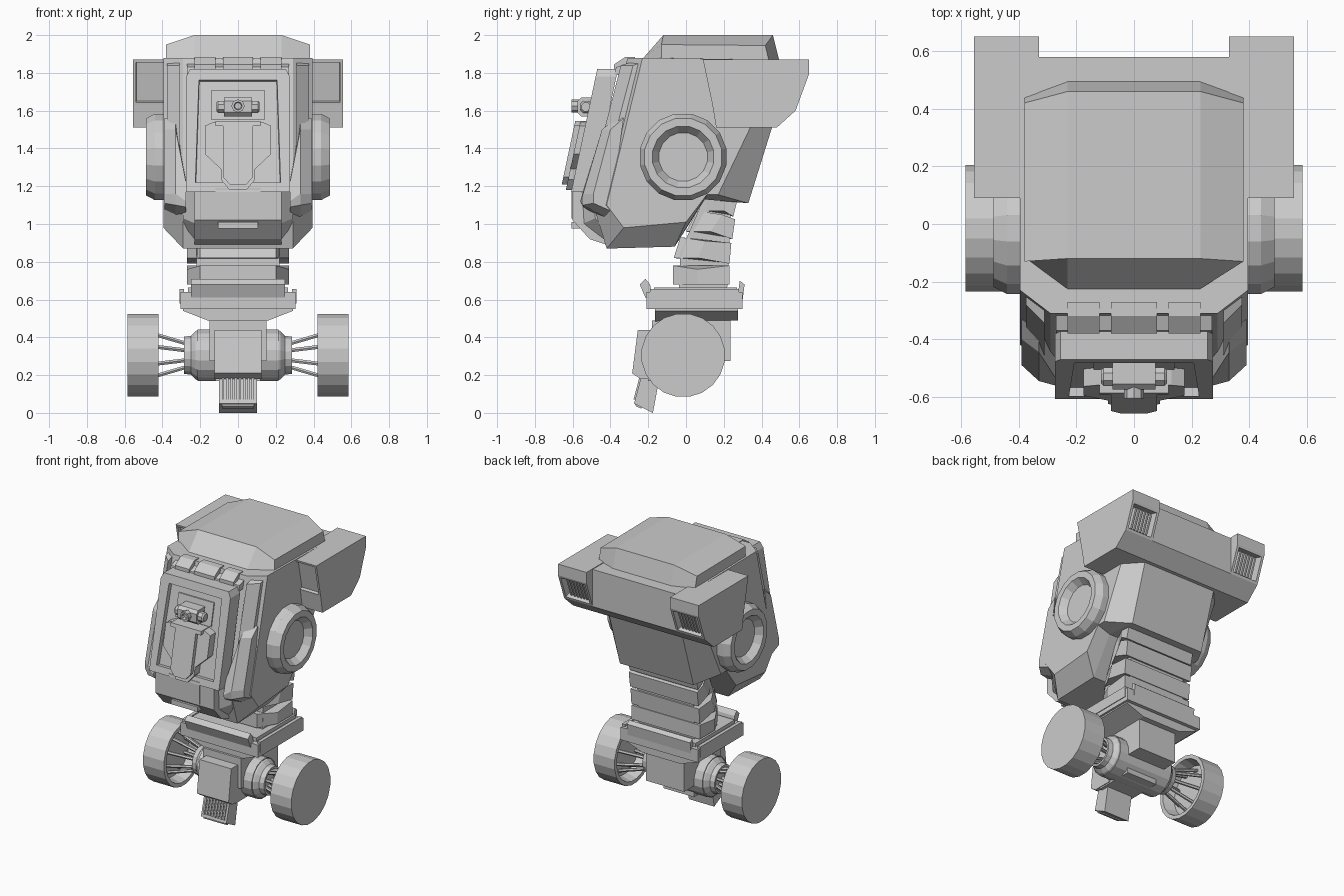
import bpy, bmesh, math
from mathutils import Vector

grey = bpy.data.materials.new("light_grey")
grey.diffuse_color = (0.6, 0.6, 0.6, 1)


def finish(name, bm, mirror=False):
    bmesh.ops.recalc_face_normals(bm, faces=bm.faces)
    me = bpy.data.meshes.new(name)
    bm.to_mesh(me)
    bm.free()
    me.materials.append(grey)
    ob = bpy.data.objects.new(name, me)
    bpy.context.collection.objects.link(ob)
    if mirror:
        ob.modifiers.new("mirror", 'MIRROR')
    return ob


def rings_to_mesh(rings):
    """Skin a row of equal-length rings and close both ends."""
    bm = bmesh.new()
    vs = [[bm.verts.new(p) for p in r] for r in rings]
    n = len(vs[0])
    for a, b in zip(vs, vs[1:]):
        for i in range(n):
            bm.faces.new((a[i], a[(i + 1) % n], b[(i + 1) % n], b[i]))
    bm.faces.new(vs[0])
    bm.faces.new(vs[-1])
    return bm


def loft(name, sections, mirror=False):
    """sections: (x, [(y, z), ...]) side profiles."""
    return finish(name, rings_to_mesh([[(x, y, z) for y, z in p] for x, p in sections]), mirror)


def sym(name, half):
    """Symmetric loft from sections given centre to outside."""
    return loft(name, [(-x, p) for x, p in reversed(half)] + half)


def box(name, x0, x1, y0, y1, z0, z1, mirror=False):
    p = [(y0, z0), (y1, z0), (y1, z1), (y0, z1)]
    return loft(name, [(x0, p), (x1, p)], mirror)


def revolve(name, profile, n, cy, cz, mirror=False):
    """profile: (x, radius) turned about the wheel axis."""
    ang = [2 * math.pi * (i + 0.5) / n for i in range(n)]
    return finish(name, rings_to_mesh([[(x, cy + r * math.cos(a), cz + r * math.sin(a)) for a in ang]
                                       for x, r in profile]), mirror)


def front(z):
    return -0.47 - (1.82 - z) * 0.2125


def slab(name, pts, o0, o1, mirror=False):
    """Plate outlined in x, z lying parallel to the sloped face."""
    return finish(name, rings_to_mesh([[(x, front(z) - o, z) for x, z in pts] for o in (o0, o1)]), mirror)


def recess(ob, direction, border, depth):
    """Sink an inset panel into the face that looks most along direction."""
    bm = bmesh.new()
    bm.from_mesh(ob.data)
    bm.normal_update()
    f = max(bm.faces, key=lambda f: f.normal.dot(Vector(direction).normalized()))
    nrm = f.normal.copy()
    for t in (border, 0.004):
        bmesh.ops.inset_region(bm, faces=[f], thickness=t)
    bmesh.ops.translate(bm, verts=list(f.verts), vec=-nrm * depth)
    bm.to_mesh(ob.data)
    bm.free()


def both(pts):
    """Complete a right half outline (top to bottom) with its mirror image."""
    return pts + [(-x, z) for x, z in reversed(pts)]


# Head shell with chamfered sides
side = [(-0.23, 1.88), (-0.42, 1.10), (-0.33, 0.98), (0.0, 1.01), (0.11, 1.155),
        (0.17, 1.155), (0.34, 1.51), (0.36, 1.87)]
mid = [(-0.31, 1.88), (-0.49, 1.10), (-0.42, 0.87), (-0.06, 0.88), (0.10, 1.13),
       (0.33, 1.11), (0.455, 1.51), (0.47, 1.87)]
sym("head_shell", [(0.29, mid), (0.395, side)])

# Roof cap
sym("roof_cap", [
    (0.23, [(-0.225, 1.88), (-0.12, 2.0), (0.46, 2.0), (0.495, 1.86)]),
    (0.38, [(-0.13, 1.86), (-0.13, 1.95), (0.42, 1.945), (0.44, 1.86)])])

# Face plate, chin and hinge
plate = slab("face_plate", both([(0.255, 1.82), (0.275, 1.78), (0.275, 1.17)]), -0.11, 0)
recess(plate, (0, -1, 0.2), 0.07, 0.03)
chin = [(-0.42, 1.20), (-0.60, 1.19), (-0.60, 1.02), (-0.51, 0.92), (-0.42, 0.89)]
sym("chin", [(0.23, chin)])
box("chin_slot", -0.105, 0.105, -0.607, -0.55, 0.975, 1.01)
box("chin_panel", -0.12, 0.12, -0.606, -0.55, 1.03, 1.19)
loft("chin_side", [(0.22, [(-0.42, 1.2), (-0.56, 1.18), (-0.55, 1.0), (-0.42, 0.9)]),
                   (0.29, [(-0.40, 1.2), (-0.50, 1.18), (-0.48, 1.03), (-0.40, 0.95)])], True)
sym("hinge_base", [(0.27, [(-0.28, 1.86), (-0.37, 1.83), (-0.38, 1.79), (-0.28, 1.79)])])
tab = [(-0.27, 1.885), (-0.32, 1.885), (-0.38, 1.845), (-0.38, 1.80), (-0.27, 1.80)]
sym("hinge_tab_centre", [(0.08, tab)])
loft("hinge_tab", [(0.12, tab), (0.23, tab)], True)

# Shield shaped tongue under the camera
slab("tongue_base", both([(0.13, 1.54), (0.175, 1.52), (0.175, 1.37), (0.09, 1.29),
                          (0.09, 1.235), (0.045, 1.18)]), -0.05, 0.03)
slab("tongue", both([(0.08, 1.53), (0.08, 1.25), (0.045, 1.21)]), 0.02, 0.058)
slab("tongue_lip", both([(0.12, 1.545), (0.12, 1.52)]), -0.03, 0.058)

# Camera
slab("camera_bay", both([(0.14, 1.71), (0.14, 1.55)]), -0.05, -0.022)
sym("camera_body", [(0.075, [(-0.48, 1.67), (-0.555, 1.67), (-0.575, 1.65),
                             (-0.575, 1.59), (-0.555, 1.57), (-0.48, 1.57)])])
revolve("camera_knob", [(0.07, 0.035), (0.105, 0.035), (0.115, 0.025)], 8, -0.53, 1.62, True)
bm = rings_to_mesh([[(r * math.cos(a * math.pi / 4), y, 1.625 + r * math.sin(a * math.pi / 4))
                     for a in range(8)]
                    for y, r in ((-0.55, 0.035), (-0.605, 0.035), (-0.605, 0.022), (-0.585, 0.018))])
finish("camera_lens", bm)

# Cheek bars either side of the face
loft("cheek_rail", [
    (0.31, [(-0.28, 1.86), (-0.345, 1.84), (-0.53, 1.12), (-0.42, 1.08)]),
    (0.375, [(-0.22, 1.86), (-0.28, 1.84), (-0.47, 1.12), (-0.36, 1.08)])], True)
loft("cheek_guard", [
    (0.275, [(-0.40, 1.24), (-0.53, 1.22), (-0.56, 1.12), (-0.545, 1.09), (-0.44, 1.03)]),
    (0.33, [(-0.37, 1.56), (-0.445, 1.50), (-0.545, 1.16), (-0.545, 1.10), (-0.43, 1.04)]),
    (0.39, [(-0.33, 1.56), (-0.40, 1.50), (-0.49, 1.16), (-0.49, 1.11), (-0.40, 1.07)])], True)

# Ear discs with dished centres
revolve("ear", [(0.37, 0.233), (0.44, 0.233), (0.487, 0.208), (0.487, 0.165), (0.44, 0.13)],
        16, -0.015, 1.355, True)

# Rear exhaust pods, bridge and vent slats
pod = loft("exhaust_pod", [(x, [(0.09, 1.87), (0.65, 1.87), (0.65, 1.79), (0.58, 1.60),
                                (0.48, 1.51), (0.16, 1.51), (0.14, 1.63)]) for x in (0.33, 0.555)], True)
recess(pod, (0, 0.93, -0.35), 0.025, 0.06)
recess(pod, (0, -0.97, -0.2), 0.02, 0.02)
sym("exhaust_bridge", [(0.34, [(0.3, 1.865), (0.58, 1.865), (0.58, 1.60), (0.48, 1.51), (0.25, 1.51)])])
for i in range(6):
    x = 0.372 + i * 0.025
    p = [(0.57, 1.77), (0.625, 1.765), (0.572, 1.63), (0.52, 1.64)]
    loft("vent_slat", [(x, p), (x + 0.012, p)], True)

# Neck segments: narrow front edge, full width behind
segments = [
    [(0.07, 1.20), (0.28, 1.16), (0.25, 1.04), (0.07, 1.07)],
    [(0.06, 1.07), (0.26, 1.025), (0.245, 0.92), (0.0, 0.96)],
    [(-0.03, 0.93), (0.24, 0.90), (0.23, 0.79), (-0.065, 0.82)],
    [(-0.07, 0.78), (0.23, 0.78), (0.23, 0.68), (-0.07, 0.68)]]
for a, b, c, d in segments:
    chamfered = [(a[0] + 0.13, a[1] - 0.02), b, c, (d[0] + 0.13, d[1])]
    sym("neck_segment", [(0.2, [a, b, c, d]), (0.27, chamfered)])
sym("neck_core", [(0.22, [(0.1, 1.15), (0.24, 1.12), (0.215, 0.6), (-0.04, 0.6), (-0.03, 0.85)])])

# Collar tray with raised lips
box("collar", -0.305, 0.305, -0.21, 0.30, 0.55, 0.64)
box("collar_top", -0.265, 0.265, -0.17, 0.27, 0.63, 0.665)
sym("collar_underside", [(0.15, [(-0.165, 0.55), (0.275, 0.55), (0.275, 0.49), (-0.165, 0.485)]),
                         (0.29, [(-0.165, 0.55), (0.275, 0.55), (0.275, 0.54), (-0.165, 0.54)])])
sym("collar_front_lip", [(0.25, [(-0.215, 0.71), (-0.245, 0.68), (-0.215, 0.61), (-0.18, 0.62), (-0.19, 0.68)])])
sym("collar_back_lip", [(0.25, [(0.285, 0.70), (0.31, 0.68), (0.30, 0.60), (0.27, 0.60)])])
box("collar_side_lip", 0.285, 0.31, -0.19, 0.28, 0.58, 0.655, True)

# Chassis
box("chassis", -0.15, 0.15, -0.18, 0.235, 0.275, 0.49)
box("chassis_lower", -0.12, 0.12, -0.2, 0.08, 0.17, 0.30)
sym("chassis_front", [(0.125, [(-0.255, 0.44), (-0.285, 0.21), (-0.24, 0.18), (-0.1, 0.18), (-0.1, 0.44)])])

# Axle, spokes and wheels
revolve("axle", [(-0.215, 0.14), (0.215, 0.14)], 16, -0.015, 0.305)
revolve("axle_hub", [(0.2, 0.14), (0.225, 0.13), (0.25, 0.105), (0.285, 0.10), (0.285, 0.085), (0.24, 0.08)],
        16, -0.015, 0.305, True)
revolve("wheel", [(0.585, 0.222), (0.42, 0.222), (0.42, 0.195), (0.50, 0.175)], 20, -0.015, 0.305, True)
for i in range(8):
    a = math.pi * (i + 0.5) / 4
    ring = []
    for x, r in ((0.235, 0.055), (0.33, 0.085), (0.505, 0.14)):
        cy, cz = -0.015 + r * math.cos(a), 0.305 + r * math.sin(a)
        ring.append([(x, cy + 0.012 * math.cos(k * math.pi / 3), cz + 0.012 * math.sin(k * math.pi / 3))
                     for k in range(6)])
    finish("wheel_spoke", rings_to_mesh(ring), True)

# Ribbed front foot
sym("foot", [(0.1, [(-0.235, 0.20), (-0.275, 0.05), (-0.175, 0.0), (-0.14, 0.19)])])
for i in range(8):
    x = -0.085 + i * 0.0225
    p = [(-0.245, 0.195), (-0.278, 0.07), (-0.25, 0.07), (-0.22, 0.195)]
    loft("foot_rib", [(x, p), (x + 0.012, p)])
sym("foot_toe", [(0.085, [(-0.272, 0.055), (-0.265, 0.035), (-0.235, 0.022), (-0.23, 0.05)])])
